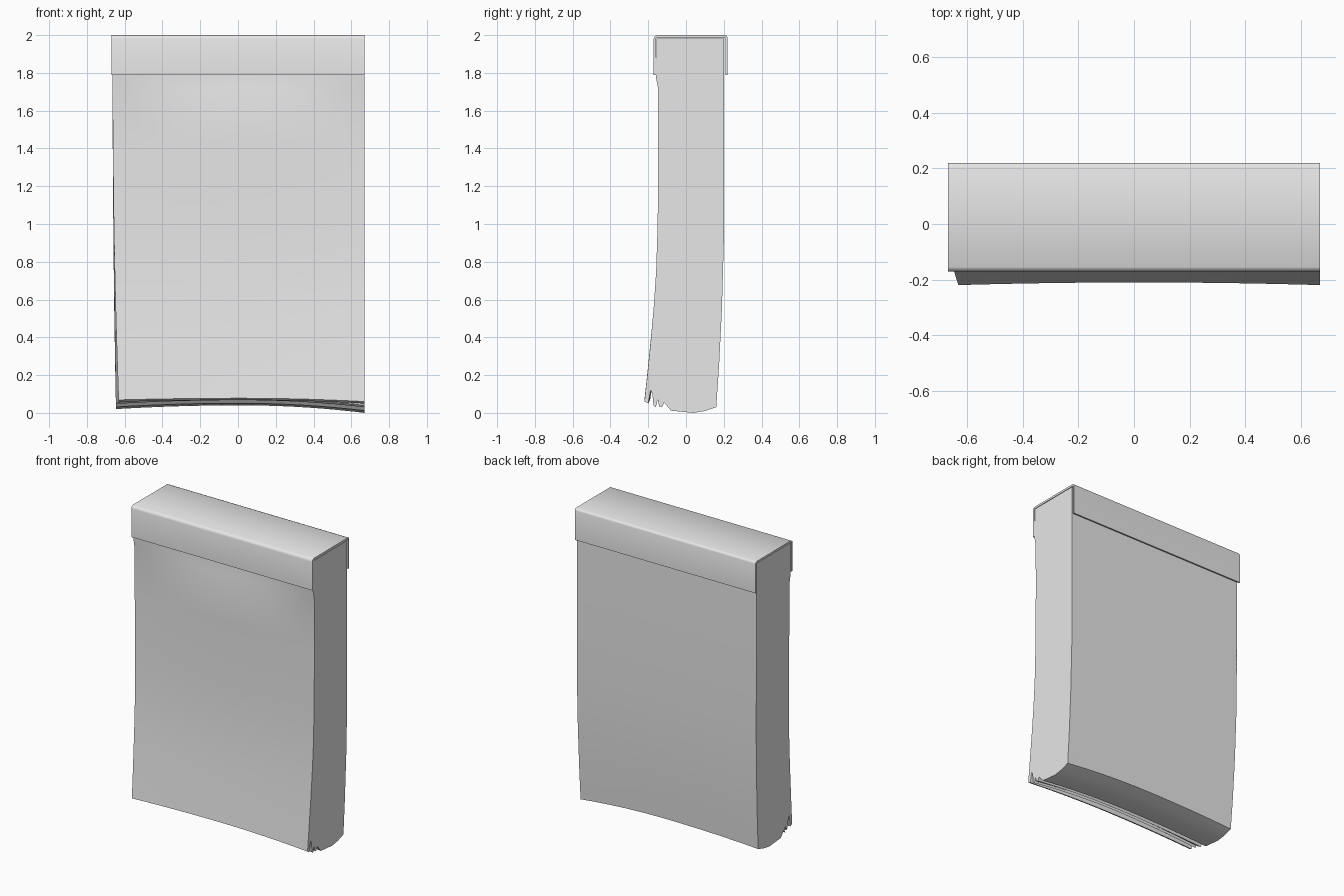
import bpy, bmesh
from math import radians

cube = bpy.data.objects.get("Cube")
if cube:
    bpy.data.objects.remove(cube, do_unlink=True)

HALF = 0.67

# Single grey colour
grey = bpy.data.materials.new("paper_grey")
grey.use_nodes = True
grey.diffuse_color = (0.8, 0.8, 0.8, 1)
grey.node_tree.nodes["Principled BSDF"].inputs["Base Color"].default_value = (0.8, 0.8, 0.8, 1)


def loft(name, profile, stations, place, angle):
    """Sweep a closed y-z profile across x, each point moved by place(t, y, z)."""
    bm = bmesh.new()
    rings = [[bm.verts.new(place(t, y, z)) for y, z in profile] for t in stations]
    n = len(profile)
    for a, b in zip(rings, rings[1:]):
        for i in range(n):
            j = (i + 1) % n
            bm.faces.new((a[i], a[j], b[j], b[i]))
    bm.faces.new(rings[0])
    bm.faces.new(rings[-1])
    bmesh.ops.recalc_face_normals(bm, faces=bm.faces)
    mesh = bpy.data.meshes.new(name)
    bm.to_mesh(mesh)
    bm.free()
    mesh.materials.append(grey)
    obj = bpy.data.objects.new(name, mesh)
    bpy.context.collection.objects.link(obj)
    bpy.ops.object.select_all(action='DESELECT')
    obj.select_set(True)
    bpy.context.view_layer.objects.active = obj
    bpy.ops.object.shade_smooth_by_angle(angle=radians(angle))
    return obj


def place_page(t, y, z):
    """Curl, taper and sag of the paper block; t runs from -1 to 1."""
    middle = 1 - t * t
    low = max(0, 1 - z / 1.8)
    front = y < -0.14
    left = -0.664 + (0.034 if front else 0.018) * low ** 2
    x = left + (HALF - 0.001 - left) * (t + 1) / 2
    # Bottom edge rises in the middle and a little at the left
    lift = 0.04 - (0.04 if t > 0 else 0.02) * t * t
    fade = max(0, 1 - z / 0.5)
    new_z = z + lift * fade * (0.5 if y < -0.19 else 1)
    # Front is bowed at the bottom and pinched under the binding
    new_y = y + (0.01 * middle * low if front else 0)
    if front and 1.75 < z < 1.8:
        new_y += 0.025 * middle
    return x, new_y, new_z


# Paper block: front curve, ragged leaf bundles below, back curve
front_edge = [(-0.155, 1.983), (-0.16, 1.78), (-0.148, 1.72), (-0.147, 1.4),
              (-0.15, 1.0), (-0.158, 0.75), (-0.17, 0.57), (-0.185, 0.4),
              (-0.205, 0.2), (-0.22, 0.06)]
leaf_ends = [(-0.2, 0.05), (-0.187, 0.12), (-0.178, 0.1), (-0.172, 0.04),
             (-0.16, 0.03), (-0.15, 0.07), (-0.142, 0.035), (-0.128, 0.03),
             (-0.115, 0.055), (-0.08, 0.012), (0.04, 0.0), (0.1, 0.01), (0.16, 0.03)]
back_edge = [(0.175, 0.25), (0.19, 0.55), (0.2, 0.9), (0.2, 1.4), (0.2, 1.983)]
steps = 16
loft("paper_block", front_edge + leaf_ends + back_edge,
     [-1 + 2 * i / steps for i in range(steps + 1)], place_page, 30)

# Folded binding strip over the top, open at both ends
channel = [(-0.171, 1.79), (-0.171, 1.98), (-0.167, 1.993), (-0.155, 2.0),
           (0.206, 2.0), (0.216, 1.996), (0.22, 1.985), (0.22, 1.79),
           (0.21, 1.79), (0.21, 1.986), (-0.16, 1.986), (-0.16, 1.79)]
loft("binding_strip", channel, [-1, 1],
     lambda t, y, z: (t * HALF, y, z), 50)
